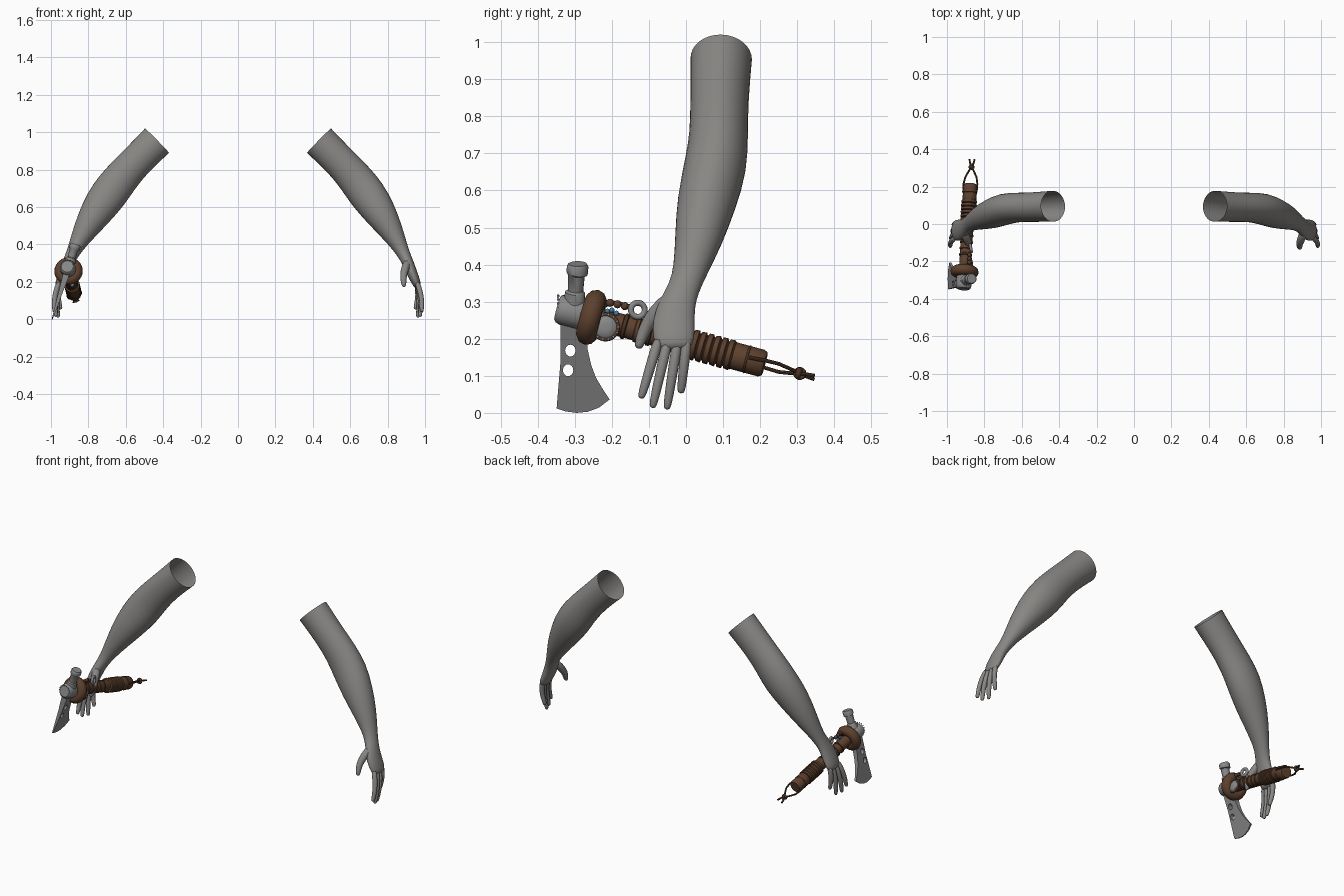
import bpy, bmesh, math
from mathutils import Vector

if "Cube" in bpy.data.objects:
    bpy.data.objects.remove(bpy.data.objects["Cube"])


def material(name, rgb):
    m = bpy.data.materials.new(name)
    m.diffuse_color = (*rgb, 1)
    m.use_nodes = True
    m.node_tree.nodes["Principled BSDF"].inputs["Base Color"].default_value = m.diffuse_color
    return m


SKIN = material("warm grey skin", (0.25, 0.24, 0.23))
STEEL = material("grey steel", (0.25, 0.25, 0.25))
LEATHER = material("brown leather", (0.11, 0.052, 0.027))
CORD = material("dark brown cord", (0.075, 0.035, 0.018))
BLUE = material("blue bead", (0.06, 0.2, 0.4))


def finish(ob, name, mat, angle=40):
    ob.name = name
    ob.data.materials.clear()
    ob.data.materials.append(mat)
    bpy.ops.object.select_all(action='DESELECT')
    ob.select_set(True)
    bpy.context.view_layer.objects.active = ob
    bpy.ops.object.shade_smooth_by_angle(angle=math.radians(angle))
    return ob


def tube(name, mat, pts, radii, ref=(0, 0, 1), sides=12, caps=(True, True),
         subsurf=0, mirror=False, angle=40):
    """Loft elliptical rings along a path; radius = number or (side, along ref)."""
    bm = bmesh.new()
    pts = [Vector(p) for p in pts]
    ref = Vector(ref)
    rings = []
    for i, p in enumerate(pts):
        t = (pts[min(i + 1, len(pts) - 1)] - pts[max(i - 1, 0)]).normalized()
        side = t.cross(ref).normalized()
        up = side.cross(t)
        r = radii[i] if isinstance(radii, (list, tuple)) else radii
        a, b = r if isinstance(r, tuple) else (r, r)
        rings.append([bm.verts.new(p + side * a * math.cos(k * math.tau / sides)
                                   + up * b * math.sin(k * math.tau / sides))
                      for k in range(sides)])
    for r0, r1 in zip(rings, rings[1:]):
        for k in range(sides):
            n = (k + 1) % sides
            bm.faces.new((r0[k], r0[n], r1[n], r1[k]))
    if caps[0]:
        bm.faces.new(rings[0][::-1])
    if caps[1]:
        bm.faces.new(rings[-1])
    bmesh.ops.recalc_face_normals(bm, faces=bm.faces)
    me = bpy.data.meshes.new(name)
    bm.to_mesh(me)
    bm.free()
    ob = bpy.data.objects.new(name, me)
    bpy.context.collection.objects.link(ob)
    finish(ob, name, mat, angle)
    if subsurf:
        s = ob.modifiers.new("smooth", 'SUBSURF')
        s.levels = s.render_levels = subsurf
    if mirror:
        ob.modifiers.new("mirror", 'MIRROR')
    return ob


def torus(name, mat, loc, axis, major, minor, seg=28):
    rot = Vector(axis).to_track_quat('Z', 'Y').to_euler()
    bpy.ops.mesh.primitive_torus_add(location=loc, rotation=rot, major_radius=major,
                                     minor_radius=minor, major_segments=seg, minor_segments=10)
    return finish(bpy.context.object, name, mat, 60)


def ball(name, mat, loc, r):
    bpy.ops.mesh.primitive_uv_sphere_add(segments=12, ring_count=8, radius=r, location=loc)
    return finish(bpy.context.object, name, mat, 60)


# Arms: open at the shoulder, tapering through forearm and wrist into the palm
arm = [  # x, y, z, half width, half depth
    (.433, .095, .955, .094, .085), (.545, .090, .845, .089, .080),
    (.625, .089, .757, .097, .080), (.690, .082, .670, .104, .087),
    (.758, .056, .573, .091, .083), (.823, .034, .468, .064, .066),
    (.868, .012, .385, .041, .047), (.893, -.006, .335, .033, .042),
    (.912, -.024, .295, .031, .050), (.931, -.034, .245, .029, .059),
    (.952, -.033, .200, .025, .057), (.963, -.032, .168, .018, .046)]
tube("arms", SKIN, [a[:3] for a in arm], [a[3:] for a in arm], ref=(0, 1, 0), sides=16,
     caps=(False, True), subsurf=1, mirror=True, angle=180)

# Fingers and thumbs: root y, tip position
fingers = [("index_fingers", -.072, (.984, -.122, .038)),
           ("middle_fingers", -.047, (.975, -.091, .012)),
           ("ring_fingers", -.021, (.962, -.052, .008)),
           ("little_fingers", .003, (.948, -.014, .052))]
for name, y, tip in fingers:
    root, tip = Vector((.955, y, .205)), Vector(tip)
    bow = Vector((.010, 0, 0))
    path = [root, root.lerp(tip, .35) + bow, root.lerp(tip, .65) + bow,
            root.lerp(tip, .92), tip]
    tube(name, SKIN, path, [.016, .0155, .014, .0125, .008], ref=(0, 1, 0), sides=8,
         subsurf=1, mirror=True, angle=180)
tube("thumbs", SKIN, [(.910, -.035, .315), (.895, -.078, .275), (.883, -.108, .235),
                      (.886, -.124, .192), (.888, -.130, .172)],
     [.024, .025, .020, .016, .010], ref=(1, 0, 0), sides=8, subsurf=1, mirror=True, angle=180)


# Axe handle axis, running front to back and sloping down
def on_handle(y, dx=0, dz=0):
    return Vector((-.909 + (y + .3) * .067 + dx, y, .27 - (y + .3) * .27 + dz))


AXIS = (on_handle(1) - on_handle(0)).normalized()
ys = [-.33, -.2, -.1, 0, .12, .125, .203, .212]
tube("handle", LEATHER, [on_handle(y) for y in ys],
     [.030, .031, .031, .033, .034, .037, .037, .032], sides=16)

# Leather bands wound around the grip
for i in range(6):
    y = .022 + i * .019
    tube("grip_wrap", LEATHER, [on_handle(y + d) for d in (-.009, -.006, .006, .009)],
         [.034, .041 - .001 * (i % 2), .042, .034], sides=16)
for i in range(5):
    y = -.165 + i * .034
    tube("thin_wrap", LEATHER if i % 2 else CORD,
         [on_handle(y + d) for d in (-.007, -.004, .004, .007)],
         [.030, .035, .035, .030], sides=16)
for y in (.125, .165):
    torus("grip_seam", CORD, on_handle(y), AXIS, .036, .003)

# Thick ring behind the axe head
torus("leather_ring", LEATHER, on_handle(-.255), AXIS, .047, .029)


# Axe head, leaning sideways with height
def on_head(y, z, dx=0):
    return Vector((-.909 + (z - .27) * .313 + dx, y, z))


tube("head_collar", STEEL, [on_handle(y) for y in (-.347, -.342, -.33, -.285, -.27)],
     [.032, .038, .042, .041, .036], sides=20)
for k in range(16):
    a = k * math.tau / 16
    ball("collar_stud", STEEL, on_handle(-.345, .034 * math.cos(a), .034 * math.sin(a)), .0035)
tube("poll", STEEL, [on_head(-.302, .29), on_head(-.299, .325), on_head(-.298, .33),
                     on_head(-.296, .372), on_head(-.294, .376), on_head(-.292, .396),
                     on_head(-.292, .402)],
     [.030, .027, .021, .023, .029, .029, .025], ref=(0, 1, 0), sides=16)

# Blade: flat outline with two round holes, thinned towards the cutting edge
outline = [(-.338, .26), (-.338, .145), (-.349, .012), (-.325, .004), (-.295, 0),
           (-.265, .003), (-.235, .014), (-.206, .036), (-.225, .065), (-.243, .095),
           (-.256, .13), (-.265, .17), (-.270, .26)]
circles = [[(cy + .014 * math.cos(k * math.tau / 16), cz + .016 * math.sin(k * math.tau / 16))
            for k in range(16)] for cy, cz in ((-.312, .168), (-.318, .115))]
cu = bpy.data.curves.new("blade_profile", 'CURVE')
cu.dimensions, cu.fill_mode, cu.extrude = '2D', 'BOTH', .5
for loop in [outline] + circles:
    sp = cu.splines.new('POLY')
    sp.points.add(len(loop) - 1)
    for pt, (y, z) in zip(sp.points, loop):
        pt.co = (y, z, 0, 1)
    sp.use_cyclic_u = True
tmp = bpy.data.objects.new("blade_profile", cu)
bpy.context.collection.objects.link(tmp)
me = bpy.data.meshes.new_from_object(tmp.evaluated_get(bpy.context.evaluated_depsgraph_get()))
bpy.data.objects.remove(tmp)
for v in me.vertices:
    y, z, side = v.co
    v.co = on_head(y, z, side * (.005 + .13 * max(z, 0)))
bm = bmesh.new()
bm.from_mesh(me)
bmesh.ops.remove_doubles(bm, verts=bm.verts, dist=.0002)
bmesh.ops.recalc_face_normals(bm, faces=bm.faces)
bm.to_mesh(me)
bm.free()
blade = bpy.data.objects.new("blade", me)
bpy.context.collection.objects.link(blade)
finish(blade, "blade", STEEL, 30)

# Round medallion with a leather rim and studs
mc = on_handle(-.217, .030, -.016)
tube("medallion", STEEL, [mc + Vector((d, 0, 0)) for d in (-.012, .004, .010, .012)],
     [.031, .031, .024, .010], sides=20)
torus("medallion_rim", LEATHER, mc, (1, 0, 0), .033, .006)
for k in range(14):
    a = k * math.tau / 14
    ball("rim_stud", STEEL, mc + Vector((.005, .034 * math.cos(a), .034 * math.sin(a))), .0035)
for y, dz in ((-.212, .028), (-.200, .034), (-.188, .029)):
    ball("bead", BLUE, on_handle(y, .018, dz), .007)

# Hanging charm: cord, knots and a metal ring
tube("charm_cord", CORD, [(-.895, -.225, .285), (-.885, -.205, .298), (-.88, -.18, .295),
                          (-.875, -.15, .286)], .006, sides=8)
for y, z in ((-.205, .297), (-.185, .293), (-.165, .288)):
    ball("charm_knot", LEATHER, (-.88, y, z), .011)
torus("charm_ring", STEEL, (-.872, -.13, .278), (1, .2, 0), .019, .008)

# Wrist loop at the butt of the handle
for s in (-1, 1):
    tube("loop_cord", CORD, [on_handle(.17, s * .036, .006 * s), on_handle(.215, s * .037, .010 * s),
                             on_handle(.25, s * .030, .011 * s), on_handle(.28, s * .015, .006 * s),
                             on_handle(.30, s * .004, .002 * s)], .005, sides=8)
    tube("cord_tail", CORD, [on_handle(.30, s * .004), on_handle(.325, s * .009, .003 * s),
                             on_handle(.346, s * .014, .005 * s)], .005, sides=8)
torus("loop_knot", CORD, on_handle(.304), AXIS, .009, .008, 14)
torus("loop_knot_side", CORD, on_handle(.307), (1, 0, .2), .012, .006, 14)
